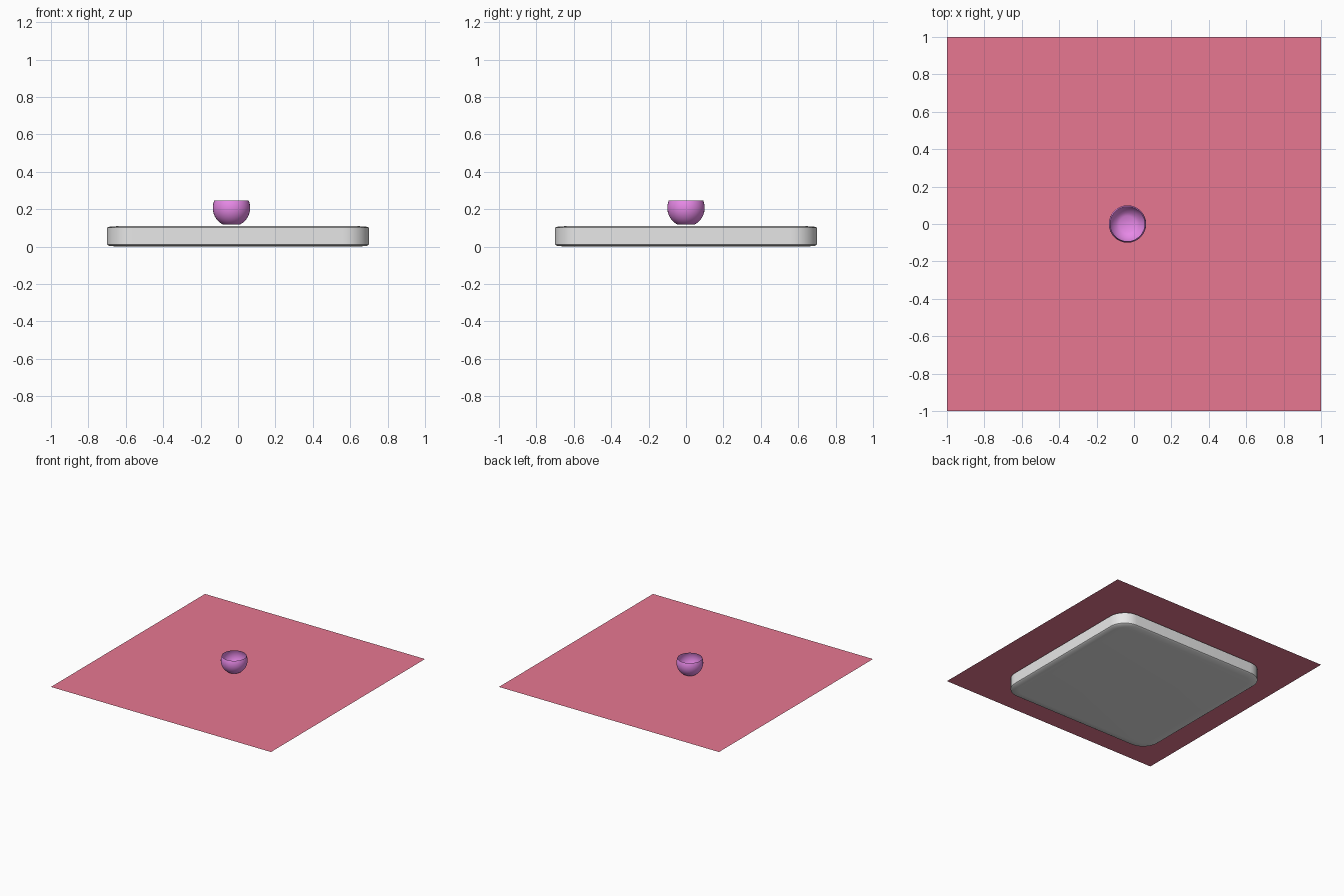
import bpy, bmesh
from math import sin, cos, pi, radians, sqrt

if "Cube" in bpy.data.objects:
    bpy.data.objects.remove(bpy.data.objects["Cube"])


def material(name, rgb):
    m = bpy.data.materials.new(name)
    m.use_nodes = True
    m.diffuse_color = (*rgb, 1)
    m.node_tree.nodes["Principled BSDF"].inputs["Base Color"].default_value = (*rgb, 1)
    return m


def stack(name, loops, mat, cap_bottom=True, cap_top=True):
    """Skin a column of matching closed loops, bottom to top."""
    bm = bmesh.new()
    rings = [[bm.verts.new(p) for p in loop] for loop in loops]
    n = len(rings[0])
    for low, high in zip(rings, rings[1:]):
        for i in range(n):
            j = (i + 1) % n
            bm.faces.new((low[i], low[j], high[j], high[i]))
    if cap_bottom:
        bm.faces.new(rings[0][::-1])
    if cap_top:
        bm.faces.new(rings[-1])
    mesh = bpy.data.meshes.new(name)
    bm.to_mesh(mesh)
    bm.free()
    mesh.materials.append(mat)
    obj = bpy.data.objects.new(name, mesh)
    bpy.context.collection.objects.link(obj)
    bpy.ops.object.select_all(action='DESELECT')
    obj.select_set(True)
    bpy.context.view_layer.objects.active = obj
    bpy.ops.object.shade_smooth_by_angle(angle=radians(35))
    return obj


def rounded_square(half, radius, z, steps=10):
    pts = []
    for corner, (sx, sy) in enumerate(((1, 1), (-1, 1), (-1, -1), (1, -1))):
        for k in range(steps + 1):
            a = (corner + k / steps) * pi / 2
            c = half - radius
            pts.append((sx * c + radius * cos(a), sy * c + radius * sin(a), z))
    return pts


def circle(x, y, r, z, n=32):
    return [(x + r * cos(2 * pi * i / n), y + r * sin(2 * pi * i / n), z) for i in range(n)]


grey = material("table grey", (0.8, 0.8, 0.8))
pink = material("cloth pink", (0.8, 0.185, 0.285))
purple = material("bowl purple", (0.8, 0.25, 0.8))

# Table top: rounded slab with softly eased faces
stack("table_top", [
    rounded_square(0.64, 0.09, 0.0),
    rounded_square(0.69, 0.13, 0.004),
    rounded_square(0.70, 0.14, 0.011),
    rounded_square(0.70, 0.14, 0.101),
    rounded_square(0.69, 0.13, 0.106),
    rounded_square(0.64, 0.09, 0.110)], grey)

# Cloth: one flat sheet lying over the table
bpy.ops.mesh.primitive_plane_add(size=2, location=(0, 0, 0.113))
cloth = bpy.context.object
cloth.name = "cloth"
cloth.data.materials.append(pink)

# Bowl: thin open sphere with a flat base and a cut rim
radius, centre, base, rim = 0.1, 0.207, 0.117, 0.246
levels = [base + (rim - base) * i / 12 for i in range(13)]
stack("bowl", [circle(-0.035, 0, sqrt(radius ** 2 - (z - centre) ** 2), z) for z in levels],
      purple, cap_top=False)
